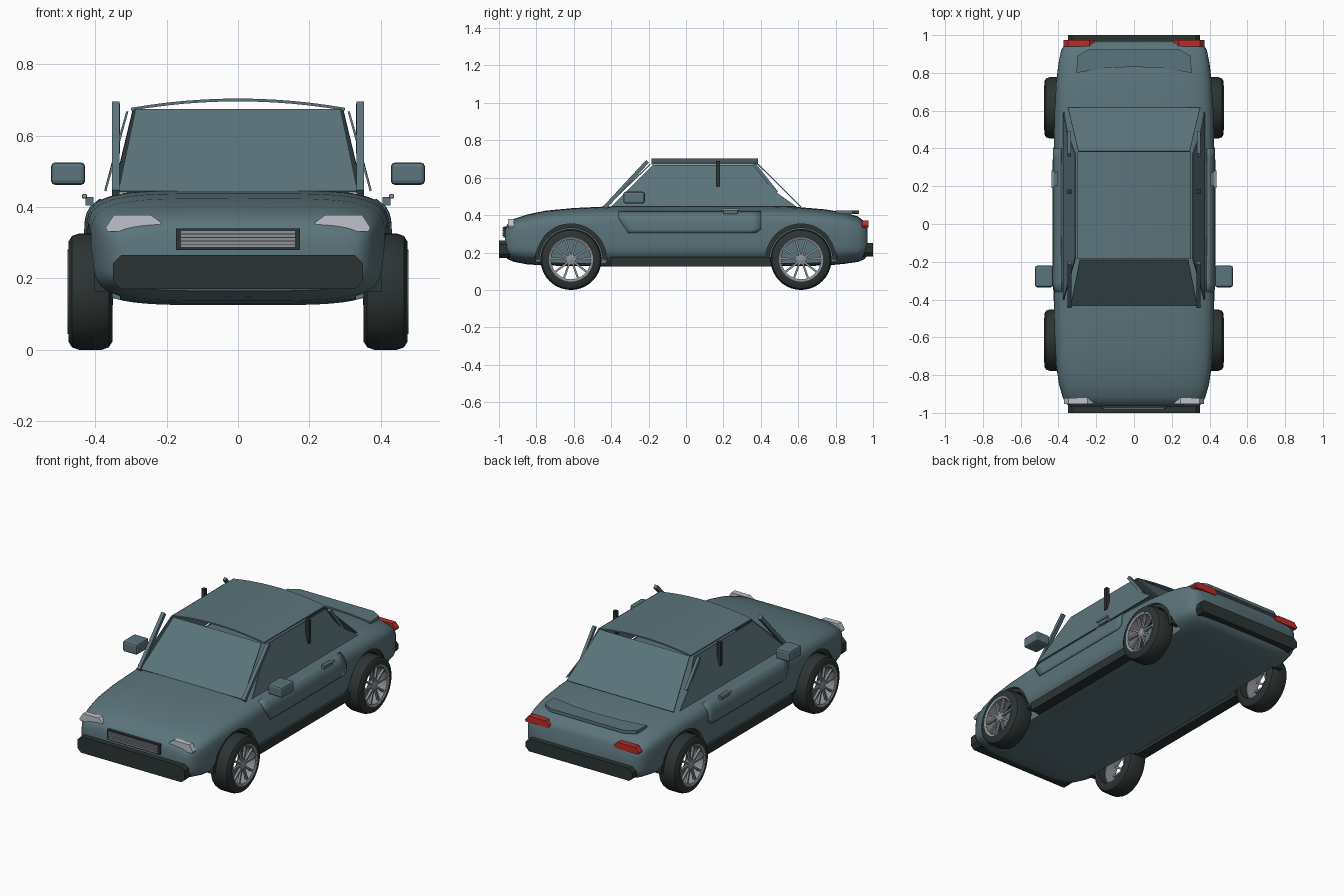
import bpy, bmesh, math
from mathutils import Vector

cube = bpy.data.objects.get("Cube")
if cube:
    bpy.data.objects.remove(cube, do_unlink=True)


def material(name, *rgb):
    m = bpy.data.materials.new(name)
    m.use_nodes = True
    m.diffuse_color = (*rgb, 1)
    m.node_tree.nodes["Principled BSDF"].inputs["Base Color"].default_value = (*rgb, 1)
    return m


PAINT = material("blue grey paint", .105, .175, .2)
BLACK = material("black rubber", .025, .034, .033)
METAL = material("grey metal", .27, .29, .31)
LAMP = material("pale lamp", .52, .54, .6)
RED = material("red lamp", .5, .025, .02)


def build(name, verts, faces, mat, smooth=True):
    me = bpy.data.meshes.new(name)
    me.from_pydata([tuple(v) for v in verts], [], faces)
    bm = bmesh.new()
    bm.from_mesh(me)
    bmesh.ops.remove_doubles(bm, verts=bm.verts, dist=1e-5)
    bmesh.ops.recalc_face_normals(bm, faces=bm.faces)
    bm.to_mesh(me)
    bm.free()
    me.materials.append(mat)
    ob = bpy.data.objects.new(name, me)
    bpy.context.collection.objects.link(ob)
    if smooth:
        soften(ob)
    return ob


def activate(ob):
    bpy.ops.object.select_all(action="DESELECT")
    ob.select_set(True)
    bpy.context.view_layer.objects.active = ob


def soften(ob):
    activate(ob)
    bpy.ops.object.shade_smooth_by_angle(angle=math.radians(35))


def loft(rings, closed=False):
    """Faces joining equal rings of points, capped unless closed."""
    n, m = len(rings[0]), len(rings)
    faces = []
    for i in range(m if closed else m - 1):
        for j in range(n):
            a, b, k = i * n, (i + 1) % m * n, (j + 1) % n
            faces.append((a + j, a + k, b + k, b + j))
    if not closed:
        faces += [tuple(range(n)), tuple(range((m - 1) * n, m * n))]
    return [p for r in rings for p in r], faces


def prism(name, outline, axis, lo, hi, mat):
    def place(p, d):
        p = list(p)
        p.insert(axis, d)
        return p
    return build(name, *loft([[place(p, d) for p in outline] for d in (lo, hi)]), mat, False)


def box(name, x, y, z, mat, bevel=0):
    ob = prism(name, [(x[0], y[0]), (x[1], y[0]), (x[1], y[1]), (x[0], y[1])], 2, *z, mat)
    if bevel:
        mod = ob.modifiers.new("bevel", "BEVEL")
        mod.width, mod.segments = bevel, 2
    return ob


def lathe(name, profile, side, y, mat, arc=math.tau, steps=40):
    """Turn (x, radius) points about the wheel axle."""
    full = arc == math.tau
    rings = []
    for i in range(steps if full else steps + 1):
        a = arc * i / steps
        rings.append([(side * x, y + r * math.cos(a), AXLE + r * math.sin(a)) for x, r in profile])
    return build(name, *loft(rings, full), mat)


def pane(name, pts, mat=PAINT):
    ob = build(name, pts, [tuple(range(len(pts)))], mat, False)
    mod = ob.modifiers.new("thickness", "SOLIDIFY")
    mod.thickness, mod.offset = .006, 0
    return ob


def rod(name, a, b, w, mat):
    a, b = Vector(a), Vector(b)
    out = Vector((w / 2, 0, 0))
    up = (b - a).cross(out).normalized() * w / 2
    rings = [[p + out + up, p - out + up, p - out - up, p + out - up] for p in (a, b)]
    return build(name, *loft(rings), mat, False)


AXLE, POWER = .163, 4.5
WHEELS = {"front": -.615, "rear": .615}
SIDES = {"left": 1, "right": -1}

# Body stations: y, half width, bottom, top
STATIONS = [
    (-.968, .33, .19, .325), (-.955, .355, .165, .352), (-.92, .377, .15, .38),
    (-.85, .397, .137, .403), (-.75, .412, .13, .424), (-.6, .421, .128, .438),
    (-.4, .425, .125, .447), (0, .426, .125, .449), (.4, .425, .125, .449),
    (.6, .421, .128, .443), (.75, .412, .13, .43), (.85, .4, .14, .413),
    (.92, .386, .15, .393), (.955, .366, .165, .365), (.97, .34, .185, .34)]


def section(w, lo, hi, y, n=56):
    mid = lo + .55 * (hi - lo)
    pts = []
    for i in range(n):
        a = math.tau * i / n
        c, s = math.cos(a), math.sin(a)
        h = hi - mid if s > 0 else mid - lo
        pts.append((w * math.copysign(abs(c) ** (2 / POWER), c), y,
                    mid + h * math.copysign(abs(s) ** (2 / POWER), s)))
    return pts


body = build("body", *loft([section(w, lo, hi, y) for y, w, lo, hi in STATIONS]), PAINT, False)

# Wheel wells
for side in SIDES.values():
    for y in WHEELS.values():
        cutter = lathe("well_cutter", [(.33, 0), (.33, .19), (.6, .19), (.6, 0)], side, y, PAINT)
        mod = body.modifiers.new("well", "BOOLEAN")
        mod.operation, mod.solver, mod.object = "DIFFERENCE", "EXACT", cutter
        activate(body)
        bpy.ops.object.modifier_apply(modifier=mod.name)
        bpy.data.objects.remove(cutter, do_unlink=True)
soften(body)

# Wheels and arch liners
TYRE = [(.352, .113), (.352, .14), (.362, .156), (.382, .163), (.445, .163),
        (.465, .156), (.475, .14), (.475, .113)]
for sname, s in SIDES.items():
    for wname, y in WHEELS.items():
        tag = f"{wname}_{sname}_"
        lathe(tag + "tyre", TYRE, s, y, BLACK)
        lathe(tag + "rim", [(.4, .118), (.4, .11), (.472, .106), (.477, .118)], s, y, METAL)
        lathe(tag + "hub", [(.44, 0), (.44, .027), (.463, .027), (.468, .018), (.468, 0)], s, y, METAL, steps=20)
        lathe(tag + "arch", [(.35, .168), (.35, .192), (.402, .192), (.402, .168)], s, y, BLACK, math.pi)
        verts, faces = [], []
        for k in range(10):
            base = math.pi / 2 + math.tau * (k // 2) / 5
            lean = 1 if k % 2 else -1
            ring = []
            for r, spread in ((.018, .2), (.111, .27)):
                a = base + lean * spread
                across = Vector((0, -math.sin(a), math.cos(a))) * .0055
                p = Vector((s * .46, y + r * math.cos(a), AXLE + r * math.sin(a)))
                deep = Vector((s * .007, 0, 0))
                ring.append([p + across + deep, p - across + deep, p - across - deep, p + across - deep])
            v, f = loft(ring)
            faces += [tuple(i + len(verts) for i in q) for q in f]
            verts += v
        build(tag + "spokes", verts, faces, METAL, False)


# Bumpers, grille and boot lip
def chamfered(w, lo, hi, c=.022):
    return [(-w, lo + c), (-w + c, lo), (w - c, lo), (w, lo + c),
            (w, hi - c), (w - c, hi), (c - w, hi), (-w, hi - c)]


prism("front_bumper", chamfered(.35, .17, .265), 1, -1, -.94, BLACK)
prism("rear_bumper", chamfered(.35, .178, .252), 1, .945, 1, BLACK)
box("grille", (-.173, .173), (-.977, -.94), (.28, .34), BLACK)
for i in range(5):
    z = .291 + i * .0095
    box(f"grille_bar_{i + 1}", (-.16, .16), (-.981, -.97), (z - .0035, z + .0035), METAL)
prism("boot_lip", [(-.305, .8), (-.15, .825), (0, .832), (.15, .825), (.305, .8), (.3, .89),
                   (.24, .925), (-.24, .925), (-.3, .89)], 2, .406, .425, PAINT)

# Roof and end glass
arc = [(-.3 + .05 * i) for i in range(13)]
crown = [(x, .704 - .026 * (x / .3) ** 2) for x in arc]
roof = prism("roof", crown + [(x, z - .008) for x, z in reversed(crown)], 1, -.185, .385, PAINT)
soften(roof)
pane("windscreen", [(-.335, -.43, .443), (.335, -.43, .443), (.287, -.19, .672), (-.287, -.19, .672)])
pane("rear_window", [(-.35, .615, .443), (.35, .615, .443), (.295, .385, .672), (-.295, .385, .672)])


# Side parts
def side_x(y, z):
    for (y0, *a), (y1, *b) in zip(STATIONS, STATIONS[1:]):
        if y0 <= y <= y1:
            w, lo, hi = (p + (q - p) * (y - y0) / (y1 - y0) for p, q in zip(a, b))
            mid = lo + .55 * (hi - lo)
            t = abs(z - mid) / (hi - mid if z > mid else mid - lo)
            return w * max(0, 1 - t ** POWER) ** (1 / POWER)


for sname, s in SIDES.items():
    pane(sname + "_side_window", [(s * .372, -.4, .445), (s * .372, .59, .445), (s * .352, .485, .52),
                                  (s * .31, .37, .668), (s * .31, -.178, .668)])
    rod(sname + "_front_pillar", (s * .342, -.435, .44), (s * .342, -.205, .688), .021, PAINT)
    rod(sname + "_rear_pillar", (s * .342, .365, .672), (s * .342, .485, .52), .018, PAINT)
    box(sname + "_centre_pillar", sorted((s * .33, s * .352)), (.16, .182), (.55, .69), BLACK)
    box(sname + "_mirror", sorted((s * .428, s * .524)), (-.335, -.22), (.462, .525), PAINT, .012)
    box(sname + "_sill", sorted((s * .35, s * .416)), (-.4, .46), (.125, .175), BLACK)
    box(sname + "_handle", sorted((s * .423, s * .437)), (.19, .285), (.424, .436), METAL, .003)
    box(sname + "_handle_base", sorted((s * .405, s * .427)), (.2, .275), (.405, .428), PAINT)
    prism(sname + "_headlight", [(s * x, z) for x, z in (
        (.215, .357), (.245, .378), (.348, .378), (.371, .342), (.366, .332), (.225, .332))],
        1, -.953, -.92, LAMP)
    prism(sname + "_tail_light", [(s * x, z) for x, z in (
        (.21, .352), (.235, .372), (.35, .372), (.372, .345), (.366, .334), (.22, .334))],
        1, .94, .975, RED)
    # Door skin follows the body side
    rows, cols = 6, 16
    verts, faces = [], []
    for i in range(rows + 1):
        z = .305 + (.42 - .305) * i / rows
        front, back = -.31 - .05 * min(1, i / 4), .4 - (.025 if i == 0 else 0)
        for j in range(cols + 1):
            y = front + (back - front) * j / cols
            verts.append((s * (side_x(y, z) + .002), y, z))
    for i in range(rows):
        for j in range(cols):
            a = i * (cols + 1) + j
            faces.append((a, a + 1, a + cols + 2, a + cols + 1))
    door = build(sname + "_door", verts, faces, PAINT)
    mod = door.modifiers.new("thickness", "SOLIDIFY")
    mod.thickness, mod.offset = .006, 0
